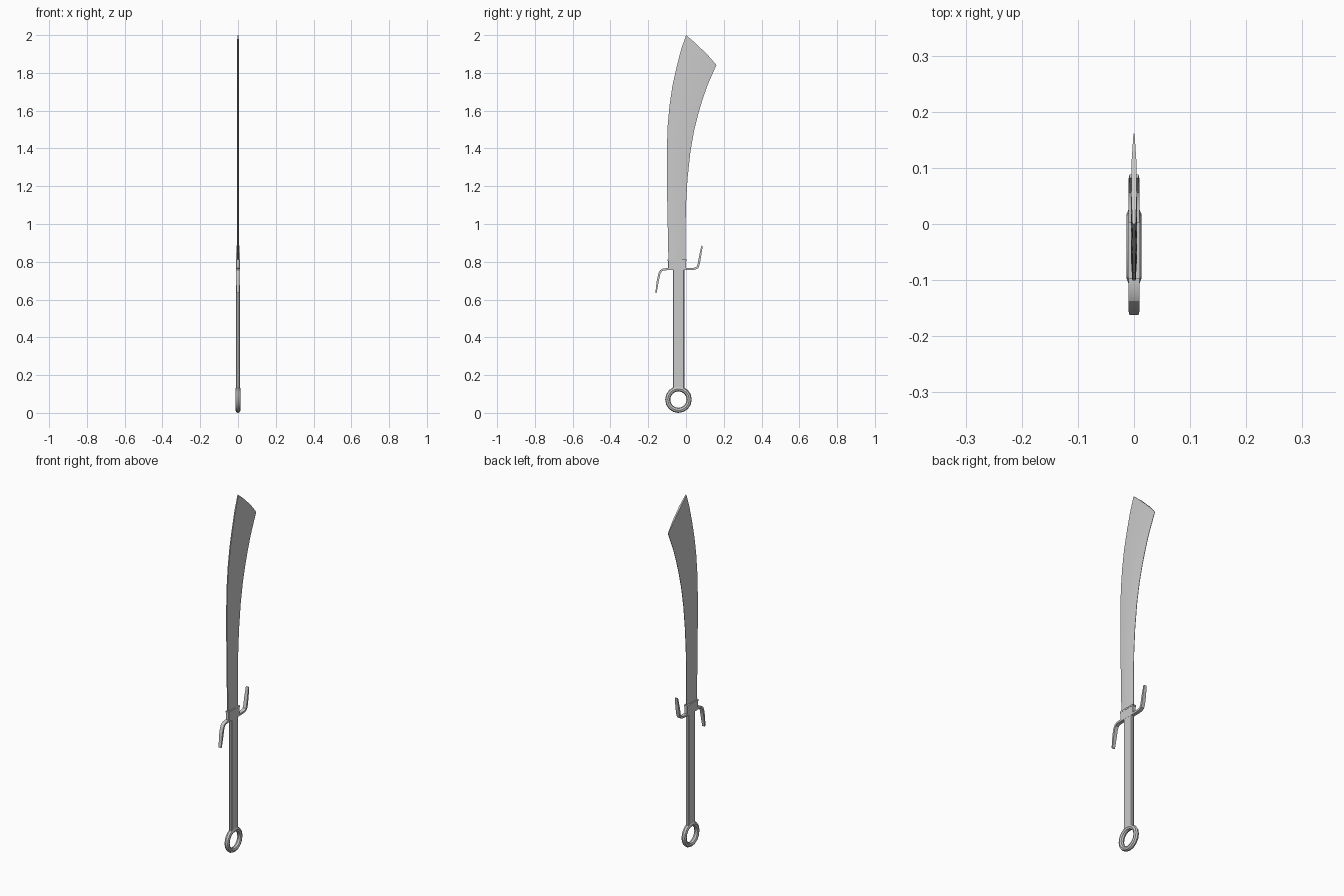
import bpy, bmesh, math
from mathutils import Vector

if "Cube" in bpy.data.objects:
    bpy.data.objects.remove(bpy.data.objects["Cube"])


def loft(name, rings, angle=30):
    """Skin a list of equal-length closed rings and cap both ends."""
    bm = bmesh.new()
    rows = [[bm.verts.new(p) for p in r] for r in rings]
    n = len(rows[0])
    for a, b in zip(rows, rows[1:]):
        for i in range(n):
            bm.faces.new((a[i], a[(i + 1) % n], b[(i + 1) % n], b[i]))
    bm.faces.new(rows[0])
    bm.faces.new(rows[-1])
    bmesh.ops.recalc_face_normals(bm, faces=bm.faces)
    me = bpy.data.meshes.new(name)
    bm.to_mesh(me)
    bm.free()
    ob = bpy.data.objects.new(name, me)
    bpy.context.collection.objects.link(ob)
    bpy.ops.object.select_all(action='DESELECT')
    bpy.context.view_layer.objects.active = ob
    ob.select_set(True)
    bpy.ops.object.shade_smooth_by_angle(angle=math.radians(angle))
    return ob


def slab_ring(y0, y1, hx, z, c):
    """Chamfered rectangle at height z."""
    return [(-hx + c, y0, z), (hx - c, y0, z), (hx, y0 + c, z), (hx, y1 - c, z),
            (hx - c, y1, z), (-hx + c, y1, z), (-hx, y1 - c, z), (-hx, y0 + c, z)]


# Blade: matching points on spine and cutting edge, thickest behind the spine
spine = [(-.093, .80), (-.096, .95), (-.099, 1.1), (-.101, 1.25), (-.101, 1.4),
         (-.097, 1.52), (-.087, 1.63), (-.072, 1.73), (-.05, 1.83), (-.027, 1.92), (0, 2.0)]
edge = [(-.003, .80), (-.003, .95), (0, 1.1), (.008, 1.24), (.023, 1.38),
        (.042, 1.49), (.064, 1.58), (.088, 1.66), (.114, 1.735), (.138, 1.79), (.161, 1.842)]
section = [(0, .003), (.3, .005), (.7, .004), (1, .001)]
rings = []
for k, (s, e) in enumerate(zip(spine, edge)):
    s, e = Vector(s), Vector(e)
    bulge = .006 if k == len(spine) - 1 else 0
    pts = []
    for t, h in section:
        p = s.lerp(e, t) + Vector((.7, .7)) * bulge * 4 * t * (1 - t)
        pts.append((h, p))
    rings.append([(h, *p) for h, p in pts] + [(-h, *p) for h, p in reversed(pts)])
loft("blade", rings)

# Collar at the blade root with a thin lip
loft("collar", [slab_ring(-.095, .001, .010, z, .002) for z in (.757, .805)])
loft("collar_lip", [slab_ring(-.097, .003, .011, z, .002) for z in (.805, .813)])

# Grip
loft("grip", [slab_ring(-.07, -.009, .0095, z, .004) for z in (.13, .76)])

# S-shaped guard: a flat bar swept along a path
path = [Vector(p) for p in [(-.159, .635), (-.149, .70), (-.141, .737), (-.133, .752),
        (-.12, .759), (-.10, .761), (.03, .761), (.05, .764), (.061, .771),
        (.067, .787), (.074, .825), (.085, .885)]]
rings = []
for i, p in enumerate(path):
    d = (path[min(i + 1, len(path) - 1)] - path[max(i - 1, 0)]).normalized()
    n = Vector((-d.y, d.x))
    end = i in (0, len(path) - 1)
    h, w = (.0035, .008) if end else (.0055, .010)
    a, b = p + n * h, p - n * h
    rings.append([(-w, *a), (w, *a), (w, *b), (-w, *b)])
loft("guard", rings)

# Ring pommel
bpy.ops.mesh.primitive_torus_add(major_segments=16, minor_segments=8,
                                 major_radius=.057, minor_radius=.0135,
                                 location=(0, -.04, .0705),
                                 rotation=(0, math.pi / 2, 0))
bpy.context.object.name = "ring_pommel"
bpy.ops.object.shade_smooth_by_angle(angle=math.radians(30))
